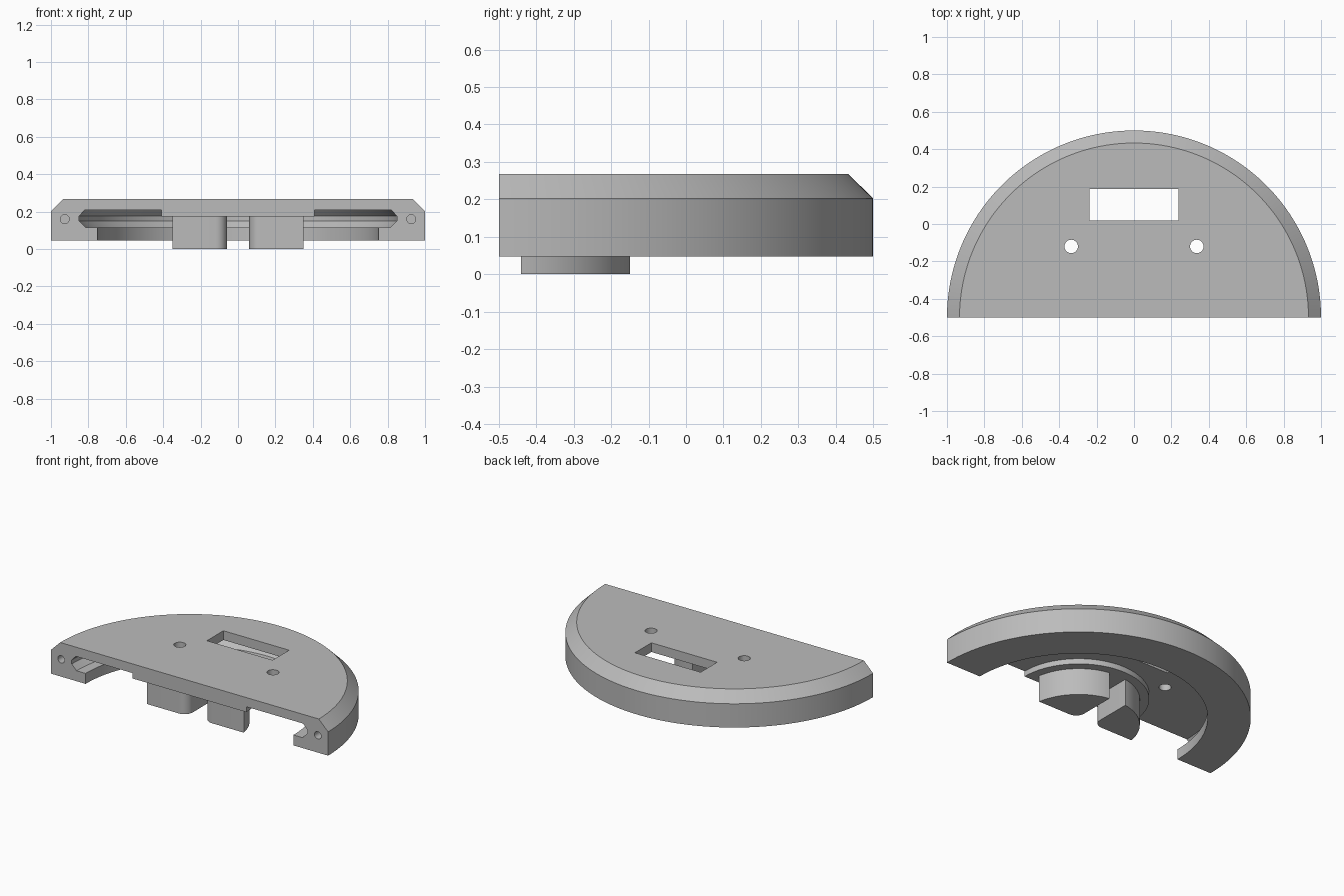
import bpy, bmesh
from math import sin, cos, pi, asin
from mathutils import Matrix

if "Cube" in bpy.data.objects:
    bpy.data.objects.remove(bpy.data.objects["Cube"])

CENTRE_Y = -0.5   # axis of the half disc lies on the flat front

grey = bpy.data.materials.new("plain_grey")
grey.use_nodes = True
grey.diffuse_color = (0.5, 0.5, 0.5, 1)
grey.node_tree.nodes["Principled BSDF"].inputs["Base Color"].default_value = (0.5, 0.5, 0.5, 1)


def finish(name, bm):
    bmesh.ops.recalc_face_normals(bm, faces=bm.faces)
    mesh = bpy.data.meshes.new(name)
    bm.to_mesh(mesh)
    bm.free()
    mesh.materials.append(grey)
    ob = bpy.data.objects.new(name, mesh)
    bpy.context.collection.objects.link(ob)
    return ob


def select(ob):
    bpy.ops.object.select_all(action='DESELECT')
    ob.select_set(True)
    bpy.context.view_layer.objects.active = ob


def smooth(ob):
    select(ob)
    bpy.ops.object.shade_smooth_by_angle(angle=pi / 6)


def cut(ob, cutter):
    select(ob)
    mod = ob.modifiers.new("hole", 'BOOLEAN')
    mod.operation = 'DIFFERENCE'
    mod.solver = 'EXACT'
    mod.object = cutter
    bpy.ops.object.modifier_apply(modifier=mod.name)
    bpy.data.objects.remove(cutter)


def drill(radius, depth, place):
    bm = bmesh.new()
    bmesh.ops.create_cone(bm, cap_ends=True, segments=32, radius1=radius,
                          radius2=radius, depth=depth, matrix=place)
    return finish("drill", bm)


# Half-round cover: section swept half a turn, then closed along the front
section = [(0, 0.268), (0.933, 0.268), (1, 0.202), (1, 0.047),
           (0.75, 0.047), (0.75, 0.115), (0.815, 0.115), (0.85, 0.15),
           (0.85, 0.176), (0.82, 0.208), (0.41, 0.208), (0.41, 0.173), (0, 0.173)]
bm = bmesh.new()
verts = [bm.verts.new((r, CENTRE_Y, z)) for r, z in section]
edges = [bm.edges.new(pair) for pair in zip(verts, verts[1:])]
bmesh.ops.spin(bm, geom=verts + edges, cent=(0, CENTRE_Y, 0), axis=(0, 0, 1),
               angle=pi, steps=96)
bmesh.ops.remove_doubles(bm, verts=bm.verts, dist=1e-5)
bmesh.ops.contextual_create(bm, geom=[e for e in bm.edges if e.is_boundary])
cover = finish("half_round_cover", bm)

# Rectangular window through the top
bm = bmesh.new()
bmesh.ops.create_cube(bm, size=1, matrix=Matrix.Translation((0, 0.103, 0.24))
                      @ Matrix.Diagonal((0.474, 0.17, 0.2, 1)))
cut(cover, finish("window_cutter", bm))

# Round holes through the top and blind holes in the flat front
for side in (-1, 1):
    cut(cover, drill(0.036, 0.2, Matrix.Translation((side * 0.336, -0.12, 0.24))))
    cut(cover, drill(0.024, 0.3, Matrix.Translation((side * 0.926, CENTRE_Y, 0.16))
                     @ Matrix.Rotation(pi / 2, 4, 'X')))
smooth(cover)

# Two quarter-round posts under the boss, rounded at the inner corner
RADIUS, GAP, FILLET = 0.355, 0.06, 0.06
start = asin(GAP / RADIUS)
outline = []
for i in range(25):
    a = start + (pi / 2 - 2 * start) * i / 24
    outline.append((RADIUS * cos(a), RADIUS * sin(a)))
for i in range(9):
    a = pi + pi / 2 * i / 8
    outline.append((GAP + FILLET + FILLET * cos(a), GAP + FILLET + FILLET * sin(a)))

for side, name in ((1, "left_post"), (-1, "right_post")):
    bm = bmesh.new()
    base = bm.faces.new([bm.verts.new((side * x, CENTRE_Y + y, 0)) for x, y in outline])
    top = bmesh.ops.extrude_face_region(bm, geom=[base])["geom"]
    bmesh.ops.translate(bm, vec=(0, 0, 0.18),
                        verts=[v for v in top if isinstance(v, bmesh.types.BMVert)])
    if not base.is_valid or len(bm.faces) < len(outline) + 2:
        bmesh.ops.holes_fill(bm, edges=[e for e in bm.edges if e.is_boundary])
    smooth(finish(name, bm))
